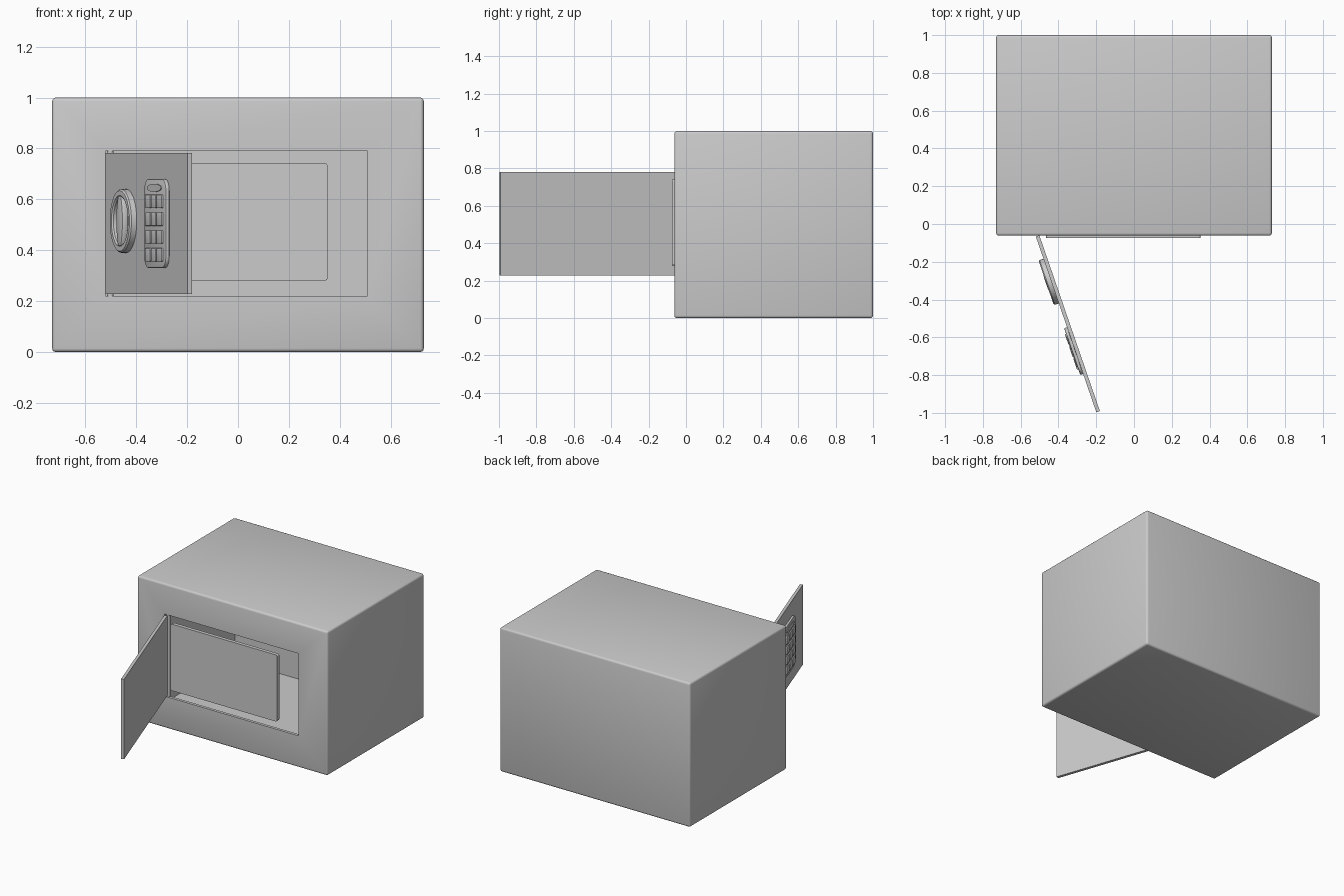
import bpy, bmesh, math
from mathutils import Matrix, Vector

cube = bpy.data.objects.get("Cube")
if cube:
    bpy.data.objects.remove(cube, do_unlink=True)

GREY = (0.6, 0.6, 0.6, 1)
grey = bpy.data.materials.new("grey_metal")
grey.use_nodes = True
grey.diffuse_color = GREY
grey.node_tree.nodes["Principled BSDF"].inputs["Base Color"].default_value = GREY

# Door frame of reference: x along the door, -y out of its outer face
DOOR = Matrix.Translation((-0.52, -0.066, 0)) @ Matrix.Rotation(math.radians(-71), 4, "Z")


def finish(name, bm, place=None):
    bmesh.ops.recalc_face_normals(bm, faces=bm.faces)
    if place:
        bm.transform(place)
    mesh = bpy.data.meshes.new(name)
    bm.to_mesh(mesh)
    bm.free()
    mesh.materials.append(grey)
    obj = bpy.data.objects.new(name, mesh)
    bpy.context.collection.objects.link(obj)
    return obj


def box(name, low, high, corner=0, place=None):
    """Box between two corners; corner rounds the edges that run along y."""
    low, high = Vector(low), Vector(high)
    bm = bmesh.new()
    bmesh.ops.create_cube(bm, size=1)
    bm.transform(Matrix.Translation((low + high) / 2) @ Matrix.Diagonal((*(high - low), 1)))
    if corner:
        edges = [e for e in bm.edges
                 if abs(e.verts[0].co.y - e.verts[1].co.y) > abs(high.y - low.y) / 2]
        bmesh.ops.bevel(bm, geom=edges, offset=corner, segments=6, profile=0.5, affect="EDGES")
    return finish(name, bm, place)


def extrude_outline(name, points, y_back, y_front, place=None):
    """Solid from an outline in the xz plane."""
    bm = bmesh.new()
    face = bm.faces.new([bm.verts.new((x, y_back, z)) for x, z in points])
    new = bmesh.ops.extrude_face_region(bm, geom=[face])["geom"]
    for v in new:
        if isinstance(v, bmesh.types.BMVert):
            v.co.y = y_front
    return finish(name, bm, place)


def activate(obj):
    bpy.ops.object.select_all(action="DESELECT")
    obj.select_set(True)
    bpy.context.view_layer.objects.active = obj


def smooth(obj):
    activate(obj)
    bpy.ops.object.shade_smooth_by_angle(angle=math.radians(35))


def soften(obj, width, segments=2):
    mod = obj.modifiers.new("soft_edges", "BEVEL")
    mod.width, mod.segments, mod.limit_method = width, segments, "ANGLE"
    activate(obj)
    bpy.ops.object.modifier_apply(modifier=mod.name)
    smooth(obj)


def cut(obj, cutter):
    mod = obj.modifiers.new("cut", "BOOLEAN")
    mod.operation, mod.solver, mod.object = "DIFFERENCE", "EXACT", cutter
    activate(obj)
    bpy.ops.object.modifier_apply(modifier=mod.name)
    bpy.data.objects.remove(cutter, do_unlink=True)


# Hollow cabinet with a front opening
cabinet = box("cabinet", (-0.73, -0.062, 0), (0.73, 1, 1))
soften(cabinet, 0.014, 3)
cut(cabinet, box("cavity_cutter", (-0.71, -0.042, 0.02), (0.71, 0.98, 0.98)))
cut(cabinet, box("opening_cutter", (-0.52, -0.2, 0.22), (0.508, 0.1, 0.79)))
smooth(cabinet)

# Inner plate standing in the opening
box("inner_plate", (-0.465, -0.075, 0.28), (0.352, -0.05, 0.742), corner=0.012)

# Hinge pin along the left side of the opening
bm = bmesh.new()
bmesh.ops.create_cone(bm, cap_ends=True, segments=24, radius1=0.013, radius2=0.013, depth=0.57,
                      matrix=Matrix.Translation((-0.502, -0.046, 0.505)))
smooth(finish("hinge_pin", bm))

# Open door
box("door", (0, 0, 0.228), (0.985, 0.02, 0.782), place=DOOR)

# Round dial with a raised rim
DIAL = DOOR @ Matrix.Translation((0.25, 0, 0.515))
profile = [(0, 0), (0.125, 0), (0.125, -0.022), (0.119, -0.028), (0.1, -0.028),
           (0.093, -0.022), (0.093, -0.008), (0, -0.008)]
bm = bmesh.new()
verts = [bm.verts.new((r, y, 0)) for r, y in profile]
edges = [bm.edges.new(pair) for pair in zip(verts, verts[1:])]
bmesh.ops.spin(bm, geom=verts + edges, cent=(0, 0, 0), axis=(0, 1, 0),
               angle=math.tau, steps=48)
bmesh.ops.remove_doubles(bm, verts=bm.verts, dist=0.0001)
smooth(finish("dial", bm, DIAL))

# Lens-shaped grip across the dial
half = [(0.016 + 0.022 * math.cos(t) ** 2, 0.098 * math.sin(t))
        for t in [math.pi * (i / 12 - 0.5) for i in range(13)]]
outline = half + [(-x, -z) for x, z in half]
soften(extrude_outline("dial_grip", outline, -0.006, -0.03, DIAL), 0.004)

# Keypad housing
keypad = box("keypad", (0.508, -0.016, 0.33), (0.77, 0.001, 0.68), corner=0.045, place=DOOR)
soften(keypad, 0.005)

# Oval badge plate at the top of the keypad
oval = [(0.639 + 0.085 * math.cos(a), 0.645 + 0.016 * math.sin(a))
        for a in [math.tau * i / 32 for i in range(32)]]
smooth(extrude_outline("oval_plate", oval, -0.014, -0.02, DOOR))

# Four rows of three keys
for row in range(4):
    z = 0.592 - row * 0.07
    for col in range(3):
        x = 0.569 + col * 0.07
        key = box(f"key_{row + 1}_{col + 1}", (x - 0.03, -0.023, z - 0.026),
                  (x + 0.03, -0.014, z + 0.026), corner=0.006, place=DOOR)
        soften(key, 0.002)
